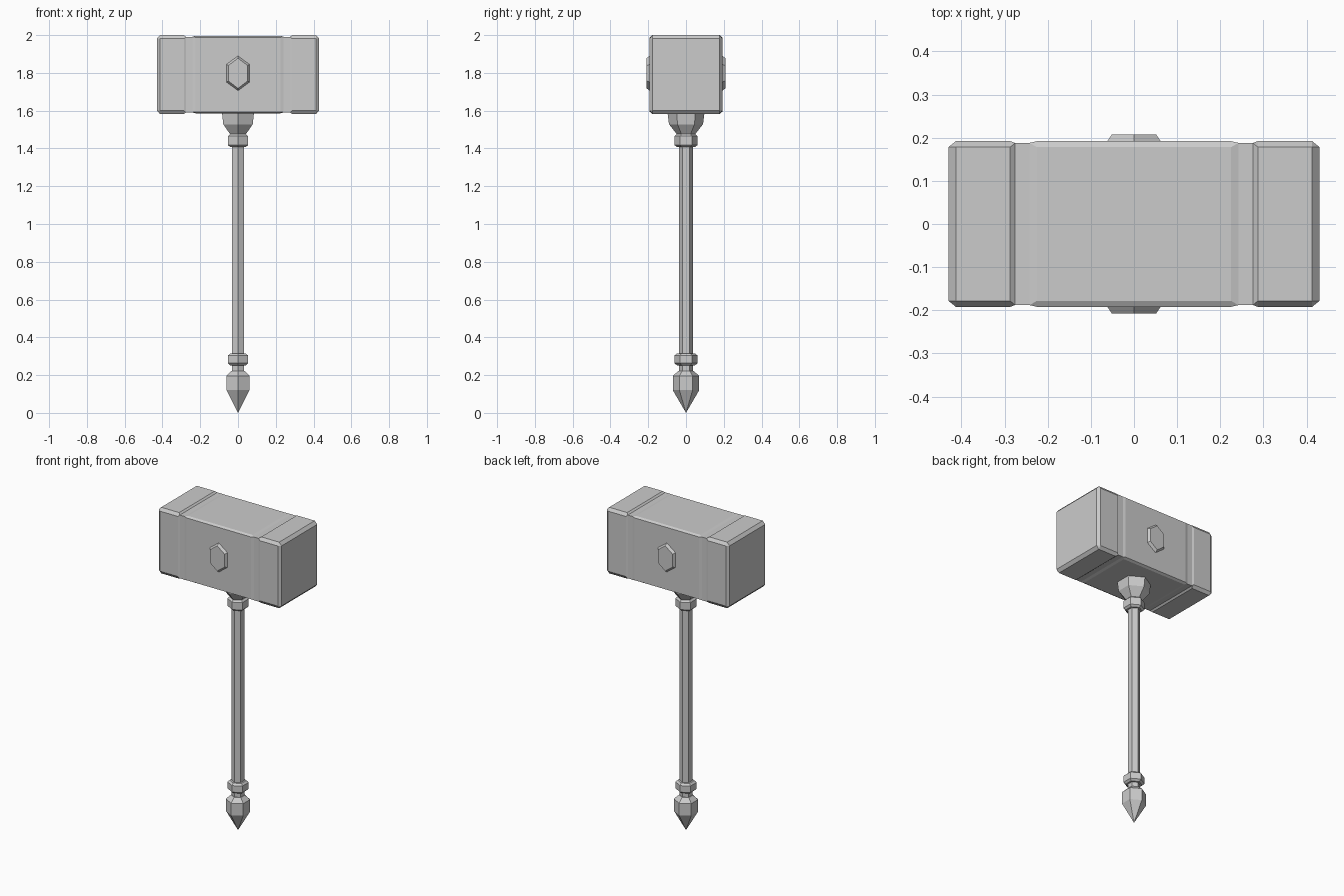
import bpy
import bmesh
from math import cos, sin, pi

cube = bpy.data.objects.get("Cube")
if cube:
    bpy.data.objects.remove(cube, do_unlink=True)

# Single stone-grey material
grey = bpy.data.materials.new("grey")
grey.use_nodes = True
grey.diffuse_color = (0.6, 0.6, 0.6, 1)
grey.node_tree.nodes["Principled BSDF"].inputs["Base Color"].default_value = (0.6, 0.6, 0.6, 1)


def loft(name, rings):
    """Skin a list of equal-length closed rings and cap both ends."""
    bm = bmesh.new()
    loops = [[bm.verts.new(p) for p in ring] for ring in rings]
    n = len(loops[0])
    for a, b in zip(loops, loops[1:]):
        for i in range(n):
            j = (i + 1) % n
            bm.faces.new((a[i], a[j], b[j], b[i]))
    bm.faces.new(loops[0])
    bm.faces.new(loops[-1])
    bmesh.ops.remove_doubles(bm, verts=bm.verts, dist=0.0005)
    bmesh.ops.recalc_face_normals(bm, faces=bm.faces)
    mesh = bpy.data.meshes.new(name)
    bm.to_mesh(mesh)
    bm.free()
    mesh.materials.append(grey)
    obj = bpy.data.objects.new(name, mesh)
    bpy.context.collection.objects.link(obj)
    return obj


def hex_turned(name, profile):
    """Six-sided turned part from (radius, height) pairs, a corner facing front."""
    angles = [pi / 2 + i * pi / 3 for i in range(6)]
    return loft(name, [[(r * cos(a), r * sin(a), z) for a in angles] for r, z in profile])


def head_section(x, y_flat, y_side, z_side, z_flat):
    """Chamfered rectangle across the head at x."""
    mid = 1.791
    quarter = [(y_side, z_side), (y_flat, z_flat)]
    ring = quarter + [(-y, z) for y, z in reversed(quarter)]
    ring += [(-y, -z) for y, z in ring]
    return [(x, y, mid + z) for y, z in ring]


# Head: bevelled ends, shallow grooves, slightly slimmer middle
half = [
    (0.43, 0.178, 0.178, 0.190, 0.190),
    (0.413, 0.178, 0.192, 0.190, 0.209),
    (0.287, 0.178, 0.192, 0.190, 0.209),
    (0.276, 0.188, 0.188, 0.200, 0.200),
    (0.242, 0.188, 0.188, 0.200, 0.200),
    (0.225, 0.178, 0.192, 0.197, 0.205),
]
sections = half + [(-s[0], *s[1:]) for s in reversed(half)]
loft("hammer_head", [head_section(*s) for s in sections])


# Raised hexagonal bosses on both broad sides
def boss_ring(y, w, shoulder, tip):
    outline = [(0, tip), (w, shoulder), (w, -shoulder), (0, -tip), (-w, -shoulder), (-w, shoulder)]
    return [(x, y, 1.798 + z) for x, z in outline]


for name, side in (("front_boss", -1), ("back_boss", 1)):
    loft(name, [boss_ring(side * 0.187, 0.065, 0.048, 0.096),
                boss_ring(side * 0.208, 0.051, 0.041, 0.080)])

# Handle and its fittings
hex_turned("handle", [(0.036, 0.2), (0.036, 1.5)])
hex_turned("head_socket", [(0.04, 1.465), (0.09, 1.528), (0.098, 1.59)])
for name, low, high in (("upper_collar", 1.407, 1.476), ("lower_collar", 0.252, 0.315)):
    hex_turned(name, [(0.048, low), (0.061, low + 0.011), (0.061, high - 0.011), (0.048, high)])
hex_turned("pommel", [(0, 0), (0.07, 0.12), (0.07, 0.196), (0.04, 0.222)])
